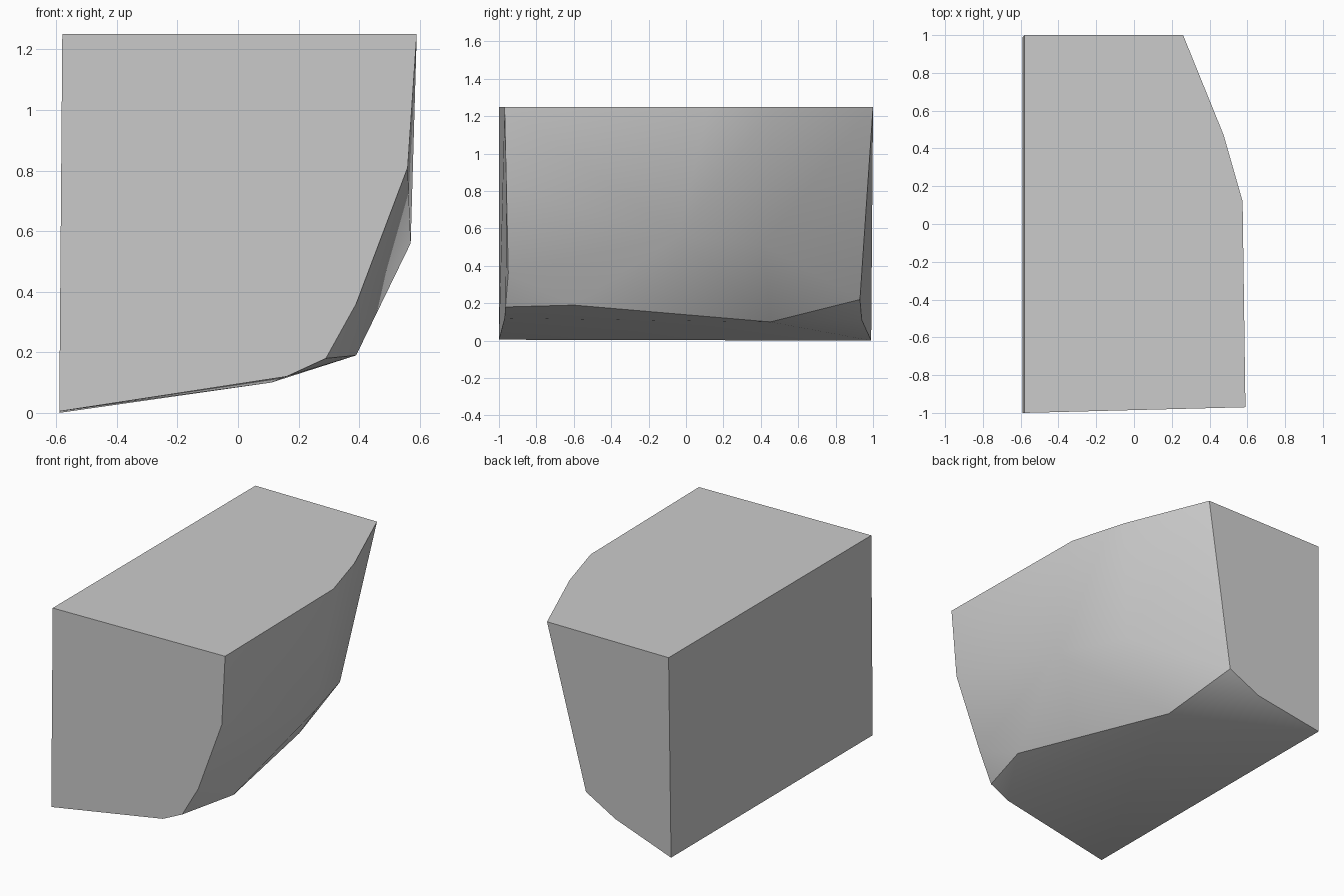
import bpy
import bmesh

# Remove the default cube
cube = bpy.data.objects.get("Cube")
if cube:
    bpy.data.objects.remove(cube, do_unlink=True)

# One plain grey
grey = bpy.data.materials.new("stone_grey")
grey.use_nodes = True
colour = (0.6, 0.6, 0.6, 1)
grey.diffuse_color = colour
grey.node_tree.nodes["Principled BSDF"].inputs["Base Color"].default_value = colour

# Named corners of the block
corners = {
    # flat top
    "top_fl": (-.58, -1, 1.25), "top_fr": (.59, -.97, 1.25),
    "top_bend": (.575, .12, 1.25), "top_slant": (.475, .47, 1.25),
    "top_br": (.26, 1, 1.25), "top_bl": (-.58, 1, 1.25),
    # curved front edge
    "front_high": (.56, -.96, .81), "front_mid": (.39, -.95, .36),
    "front_low": (.29, -.965, .18), "front_toe": (.16, -.97, .12),
    # underside
    "base_fl": (-.59, -1, .005), "base_bl": (-.59, .99, 0),
    "keel_front": (.39, -.6, .19), "keel_back": (.11, .45, .1),
    # back edge
    "back_high": (.04, .93, .22), "back_low": (-.17, .94, .11),
    # bulge of the rounded side
    "bulge": (.57, -.04, .56), "bulge_back": (.41, .42, .51),
}

# Each panel is smooth inside and sharp along its border
panels = [
    ["top_fl top_fr top_bend top_slant top_br top_bl"],
    ["top_fl base_fl front_toe front_low front_mid front_high top_fr"],
    ["top_fl top_bl base_bl base_fl"],
    ["top_bl top_br back_high back_low base_bl"],
    ["base_fl base_bl keel_back front_toe",
     "front_toe keel_back keel_front", "front_toe keel_front front_low",
     "keel_back back_low back_high", "keel_back base_bl back_low"],
    ["bulge top_fr front_high", "bulge front_high front_mid",
     "bulge front_mid keel_front", "front_mid front_low keel_front",
     "bulge keel_front keel_back", "bulge keel_back bulge_back",
     "bulge_back keel_back back_high", "bulge_back back_high top_br",
     "bulge_back top_br top_slant", "bulge bulge_back top_slant",
     "bulge top_slant top_bend", "bulge top_bend top_fr"],
]

bm = bmesh.new()
verts = {name: bm.verts.new(co) for name, co in corners.items()}
panel_of = {}
for number, panel in enumerate(panels):
    for outline in panel:
        face = bm.faces.new([verts[name] for name in outline.split()])
        face.smooth = True
        panel_of[face] = number
for edge in bm.edges:
    edge.smooth = len({panel_of[f] for f in edge.link_faces}) == 1
bmesh.ops.recalc_face_normals(bm, faces=bm.faces[:])

mesh = bpy.data.meshes.new("rock_block")
bm.to_mesh(mesh)
bm.free()
mesh.materials.append(grey)
block = bpy.data.objects.new("rock_block", mesh)
bpy.context.collection.objects.link(block)
